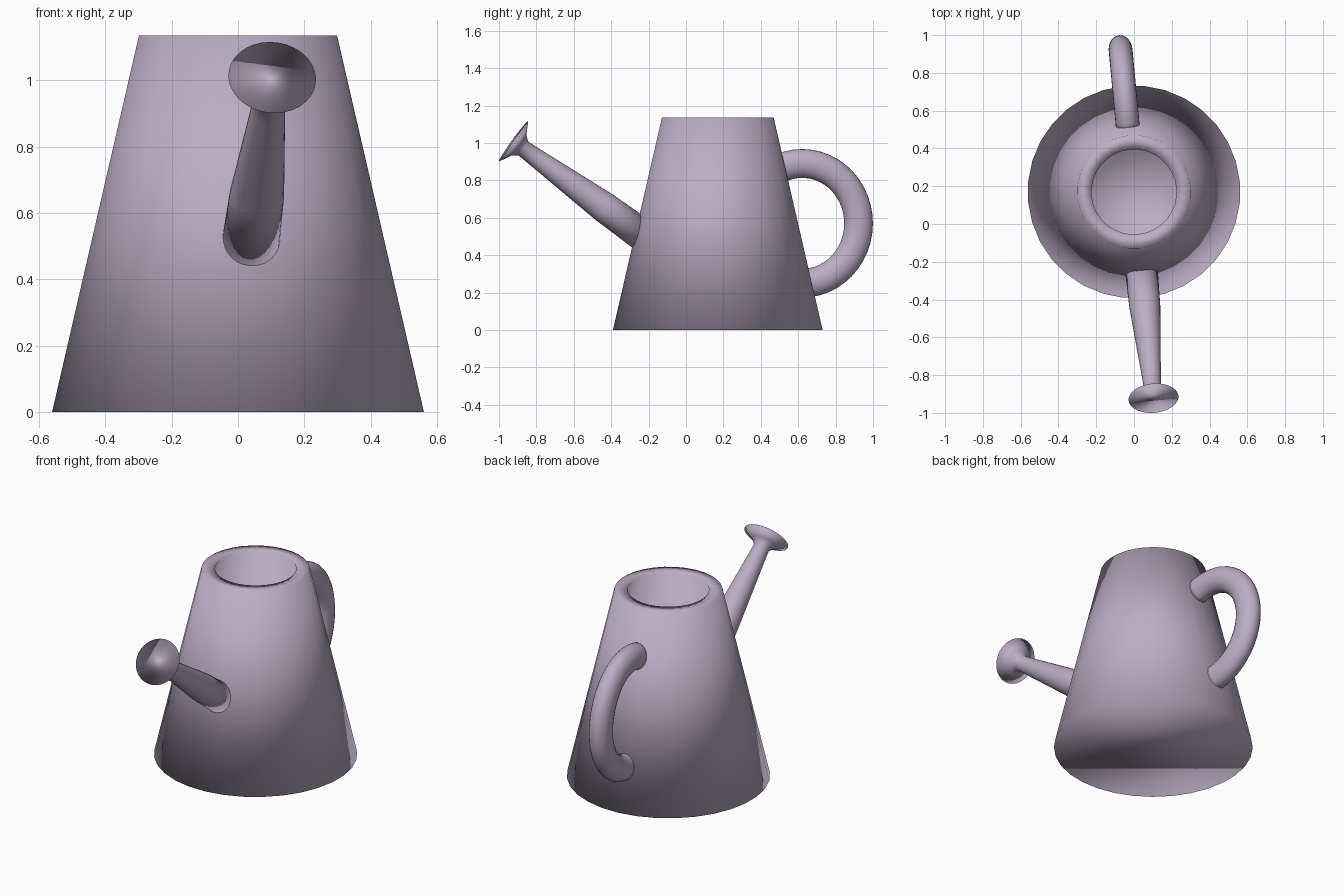
import bpy, bmesh, math
from mathutils import Vector, Matrix

cube = bpy.data.objects.get("Cube")
if cube:
    bpy.data.objects.remove(cube, do_unlink=True)

# Single dusty lavender colour
lavender = bpy.data.materials.new("dusty_lavender")
lavender.use_nodes = True
colour = (0.5, 0.42, 0.55, 1)
lavender.diffuse_color = colour
lavender.node_tree.nodes["Principled BSDF"].inputs["Base Color"].default_value = colour

# The can stands behind the middle and is turned slightly about its own axis
PLACE = Matrix.Translation((0, 0.17, 0)) @ Matrix.Rotation(math.radians(5.4), 4, "Z")


def loft(name, rings, sides):
    """Skin a list of rings (centre, u axis, v axis) and cap both ends."""
    bm = bmesh.new()
    loops = []
    for centre, u, v in rings:
        angles = [math.tau * i / sides for i in range(sides)]
        loops.append([bm.verts.new(centre + u * math.cos(a) + v * math.sin(a)) for a in angles])
    for a, b in zip(loops, loops[1:]):
        for i in range(sides):
            j = (i + 1) % sides
            bm.faces.new((a[i], a[j], b[j], b[i]))
    bm.faces.new(loops[0][::-1])
    bm.faces.new(loops[-1])
    bmesh.ops.recalc_face_normals(bm, faces=bm.faces)
    for face in bm.faces:
        face.smooth = True
    mesh = bpy.data.meshes.new(name)
    bm.to_mesh(mesh)
    bm.free()
    mesh.materials.append(lavender)
    obj = bpy.data.objects.new(name, mesh)
    obj.matrix_world = PLACE
    bpy.context.collection.objects.link(obj)
    return obj


X = Vector((1, 0, 0))
Y = Vector((0, 1, 0))
Z = Vector((0, 0, 1))

# Hollow tapered body: outer wall, rim, inner wall, floor
profile = [(0.563, 0), (0.3, 1.135), (0.225, 1.135), (0.472, 0.075)]
loft("body", [(Z * z, X * r, Y * r) for r, z in profile], 32)

# Spout with flared head, lofted back from the head towards the body
axis = Vector((0, 0.81, -0.585)).normalized()
side = axis.cross(X)
head = Vector((0, -1.097, 1.008))
spout = [(0, 0.1325), (0.035, 0.068), (0.065, 0.045), (0.17, 0.052),
         (0.6, 0.082), (0.86, 0.087)]
loft("spout", [(head + axis * t, X * r, side * r) for t, r in spout], 32)

# Curved handle: an arc of oval tube at the back
rings = []
steps = 28
for i in range(steps + 1):
    a = math.radians(-98 + 210 * i / steps)
    out = Vector((0, math.cos(a), math.sin(a)))
    centre = Vector((0, 0.453 + 0.303 * out.y, 0.57 + 0.32 * out.z))
    rings.append((centre, X * 0.063, out * 0.077))
loft("handle", rings, 24)
